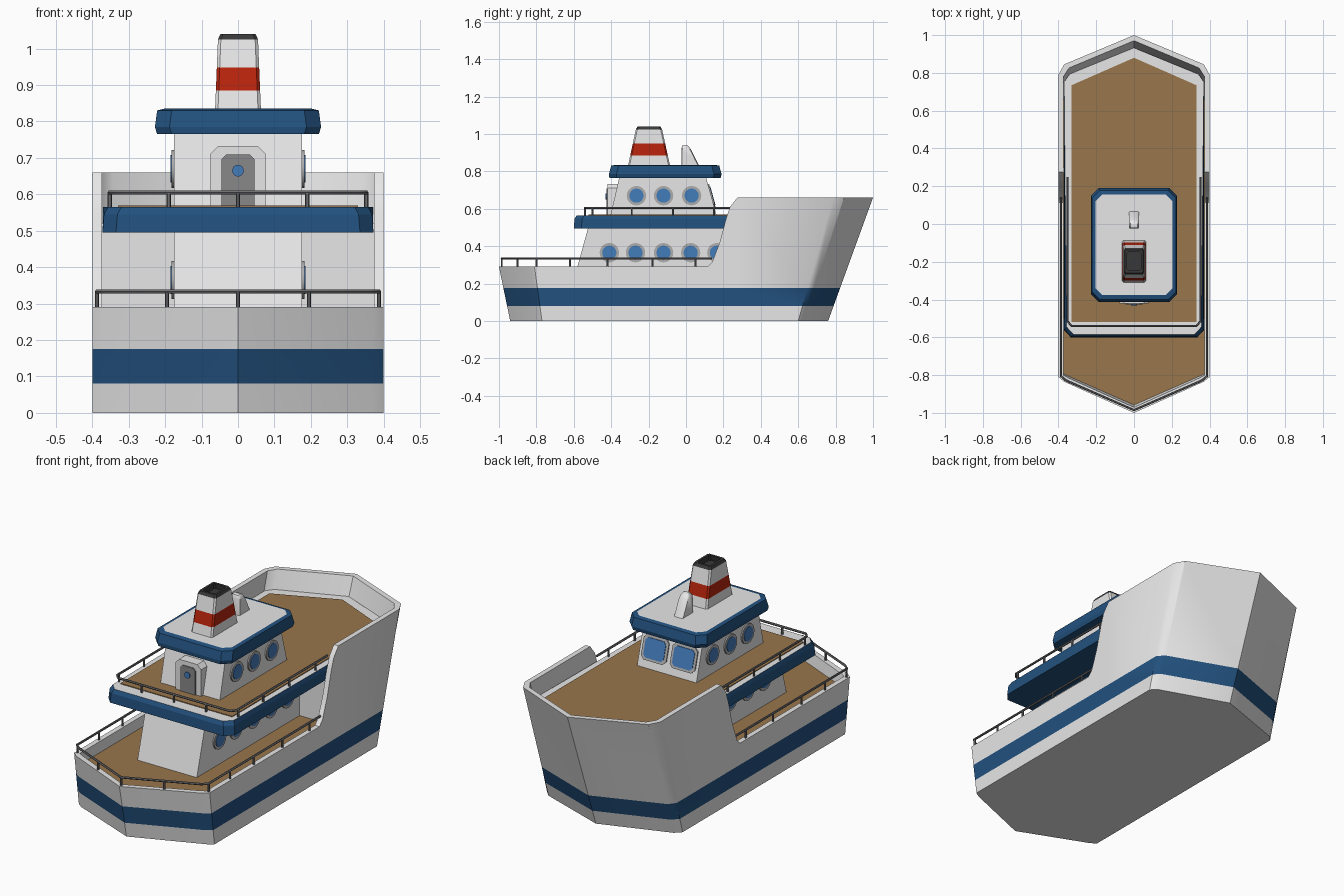
import bpy, bmesh, math

if "Cube" in bpy.data.objects:
    bpy.data.objects.remove(bpy.data.objects["Cube"])

def mat(name, *c):
    m = bpy.data.materials.new(name)
    m.diffuse_color = (*c, 1)
    m.use_nodes = True
    m.node_tree.nodes["Principled BSDF"].inputs["Base Color"].default_value = m.diffuse_color
    return m

WHITE = mat("white", .8, .8, .8)
BLUE = mat("navy_blue", .016, .082, .21)
WOOD = mat("deck_wood", .32, .18, .073)
RED = mat("red", .48, .018, .004)
DARK = mat("dark_cap", .04, .04, .04)
GLASS = mat("glass_blue", .055, .2, .5)
FRAME = mat("frame_grey", .42, .42, .42)
DOOR = mat("door_grey", .25, .25, .25)
RAIL = mat("rail_grey", .16, .16, .17)

def smooth(o, angle=35):
    bpy.ops.object.select_all(action='DESELECT')
    o.select_set(True)
    bpy.context.view_layer.objects.active = o
    bpy.ops.object.shade_smooth_by_angle(angle=math.radians(angle))

def loft(name, rings, mats):
    """Skin a stack of rings; mats = bottom cap, each band, top cap."""
    me = bpy.data.meshes.new(name)
    o = bpy.data.objects.new(name, me)
    bpy.context.collection.objects.link(o)
    used = list(dict.fromkeys(mats))
    for m in used:
        me.materials.append(m)
    bm = bmesh.new()
    vs = [[bm.verts.new(p) for p in r] for r in rings]
    n = len(vs[0])
    bm.faces.new(vs[0][::-1]).material_index = used.index(mats[0])
    for k in range(len(vs) - 1):
        for i in range(n):
            j = (i + 1) % n
            f = bm.faces.new((vs[k][i], vs[k][j], vs[k + 1][j], vs[k + 1][i]))
            f.material_index = used.index(mats[k + 1])
    bm.faces.new(vs[-1]).material_index = used.index(mats[-1])
    bmesh.ops.recalc_face_normals(bm, faces=bm.faces)
    bm.to_mesh(me)
    bm.free()
    return o

def mirror_ring(half):
    """Half outline (x >= 0, bow to stern) to a full ring."""
    return half + [(-x, y, z) for x, y, z in half[::-1] if x > 1e-6]

def rect(hx, y0, y1, z, c=0.0):
    """Rectangle with chamfered corners at height z."""
    if c == 0:
        return [(hx, y0, z), (hx, y1, z), (-hx, y1, z), (-hx, y0, z)]
    return [(hx, y0 + c, z), (hx, y1 - c, z), (hx - c, y1, z), (c - hx, y1, z),
            (-hx, y1 - c, z), (-hx, y0 + c, z), (c - hx, y0, z), (hx - c, y0, z)]

# Hull columns: x, y at keel, y at top, top height, inset direction
COLS = [(0, .76, 1.0, .66, 0, -1.09), (.37, .63, .845, .66, -.95, -.7), (.4, .60, .79, .66, -1, -.35),
        (.4, .275, .275, .66, -1, 0), (.4, .235, .235, .61, -1, 0), (.4, .215, .215, .55, -1, 0),
        (.4, .18, .18, .42, -1, 0), (.4, .14, .14, .315, -1, 0), (.4, .115, .115, .29, -1, 0),
        (.4, -.77, -.81, .29, -1, .35), (.37, -.79, -.835, .29, -.95, .7), (0, -.94, -1.0, .29, 0, 1.09)]

def hull_ring(z=None, inset=0.0, cols=COLS):
    half = []
    for x, y0, y1, top, nx, ny in cols:
        h = top if z is None else z
        half.append((x + nx * inset, y0 + (y1 - y0) * h / top + ny * inset, h))
    return mirror_ring(half)

hull = loft("hull", [hull_ring(0), hull_ring(.08), hull_ring(.175), hull_ring(),
                     hull_ring(inset=.027), hull_ring(.23, .027)],
            [WHITE, WHITE, BLUE, WHITE, WHITE, WHITE, WOOD])
smooth(hull)

# Bulkhead under the forward end of the upper deck
loft("bulkhead", [rect(.38, .27, .30, .22), rect(.38, .27, .30, .52)], [WHITE] * 3)

# Upper deck slab running from the stern overhang into the bow
def deck_ring(z, d):
    bow = [(x + nx * .03, y0 + (y1 - y0) * z / .66 + ny * .03, z) for x, y0, y1, t, nx, ny in COLS[:3]]
    return mirror_ring(bow + [(.372 - d, -.56 + d, z), (.335 - d, -.6 + d, z)])

loft("upper_deck", [deck_ring(.495, 0), deck_ring(.545, .004), deck_ring(.565, .015)],
     [BLUE, BLUE, BLUE, WHITE])
planks = mirror_ring([(0, .88, .563), (.33, .735, .563), (.33, -.52, .563)])
loft("upper_deck_planks", [planks, [(x, y, .569) for x, y, z in planks]], [WOOD] * 3)

# Cabins
loft("lower_cabin", [rect(.175, -.6, .29, .22), rect(.175, -.52, .29, .51)], [WHITE] * 3)
loft("wheelhouse", [rect(.175, -.405, .165, .56), rect(.175, -.355, .105, .775)], [WHITE] * 3)

# Roof with blue edge
loft("roof", [rect(.222, -.41, .185, .765, .04), rect(.228, -.412, .19, .785, .04),
              rect(.222, -.40, .178, .83, .04), rect(.203, -.375, .157, .835, .035)],
     [BLUE, BLUE, BLUE, BLUE, WHITE])

# Funnel with red band and hollow dark cap
def funnel_ring(z, s=0.0):
    t = (z - .83) / .195
    return rect(.063 - .008 * t - s, -.31 + .042 * t + s, -.085 - .043 * t - s, z, .008)

loft("funnel", [funnel_ring(.83), funnel_ring(.885), funnel_ring(.948), funnel_ring(1.025),
                funnel_ring(1.04, .006), funnel_ring(1.04, .018), funnel_ring(1.01, .018)],
     [WHITE, WHITE, RED, WHITE, DARK, DARK, DARK, DARK])

# Vent cowl
prof = [(-.025, .83), (.07, .83), (.052, .865), (.025, .92), (.012, .936), (-.005, .942), (-.02, .938), (-.025, .92)]
def vent_ring(x, k):
    return [(x, .015 + (y - .015) * k, .83 + (z - .83) * k) for y, z in prof]
smooth(loft("vent", [vent_ring(-.026, .9), vent_ring(-.018, 1), vent_ring(.018, 1), vent_ring(.026, .9)],
            [WHITE] * 5), 50)

# Door on the aft face of the wheelhouse
def door_plate(name, hx, top, c, y0, y1, m):
    p = [(hx, .56), (hx, top - c), (hx - c, top), (c - hx, top), (-hx, top - c), (-hx, .56)]
    loft(name, [[(x, y, z) for x, z in p] for y in (y0, y1)], [m] * 3)

door_plate("door_surround", .076, .733, .022, -.36, -.42, WHITE)
door_plate("door", .045, .709, .013, -.41, -.425, DOOR)

def disc(name, centre, r, depth, axis, m):
    rot = (0, math.pi / 2, 0) if axis == 'x' else (math.pi / 2, 0, 0)
    bpy.ops.mesh.primitive_cylinder_add(vertices=20, radius=r, depth=depth, location=centre, rotation=rot)
    o = bpy.context.object
    o.name = name
    o.data.materials.append(m)
    smooth(o)

disc("door_window", (0, -.425, .665), .016, .012, 'y', GLASS)

# Portholes on both sides
for z, ys in ((.67, (-.265, -.12, .03)), (.365, (-.41, -.27, -.12, .025, .165))):
    for y in ys:
        for s in (-1, 1):
            disc("porthole_frame", (s * .175, y, z), .052, .014, 'x', FRAME)
            disc("porthole_glass", (s * .175, y, z), .038, .020, 'x', GLASS)

# Forward windows lying on the sloped wheelhouse face
def window(name, cx, hx, hz, c, out, m):
    p = [(hx, c - hz), (hx, hz - c), (hx - c, hz), (c - hx, hz),
         (-hx, hz - c), (-hx, c - hz), (c - hx, -hz), (hx - c, -hz)]
    loft(name, [[(cx + x, .135 - z * .28 + d, .67 + z) for x, z in p] for d in (-.004, out)], [m] * 3)

for s in (-1, 1):
    window("window_frame", s * .085, .074, .062, .018, .006, FRAME)
    window("window_glass", s * .085, .06, .049, .014, .009, GLASS)

# Railings: a swept handrail and posts
def railing(name, half, posts, base, top, r):
    cu = bpy.data.curves.new(name, 'CURVE')
    cu.dimensions = '3D'
    cu.bevel_depth = r
    cu.bevel_resolution = 1
    cu.use_fill_caps = True
    full = half + [(-x, y) for x, y in half[::-1] if x > 1e-6]
    lines = [[(x, y, top) for x, y in full]]
    lines += [[(s * x, y, base), (s * x, y, top)] for x, y in posts for s in ((1, -1) if x else (1,))]
    for pts in lines:
        sp = cu.splines.new('POLY')
        sp.points.add(len(pts) - 1)
        for q, p in zip(sp.points, pts):
            q.co = (*p, 1)
    o = bpy.data.objects.new(name, cu)
    bpy.context.collection.objects.link(o)
    cu.materials.append(RAIL)
    bpy.ops.object.select_all(action='DESELECT')
    o.select_set(True)
    bpy.context.view_layer.objects.active = o
    bpy.ops.object.convert(target='MESH')
    smooth(bpy.context.object, 50)

railing("upper_railing", [(.352, .25), (.352, -.515), (.33, -.54), (0, -.54)],
        [(.352, y) for y in (.15, -.07, -.29, -.5)] + [(.19, -.54), (0, -.54)], .56, .605, .006)
railing("lower_railing", [(.387, .14), (.387, -.805), (.36, -.828), (0, -.985)],
        [(.387, y) for y in (.05, -.18, -.42, -.62, -.8)] + [(.195, -.9), (0, -.985)], .285, .333, .006)
